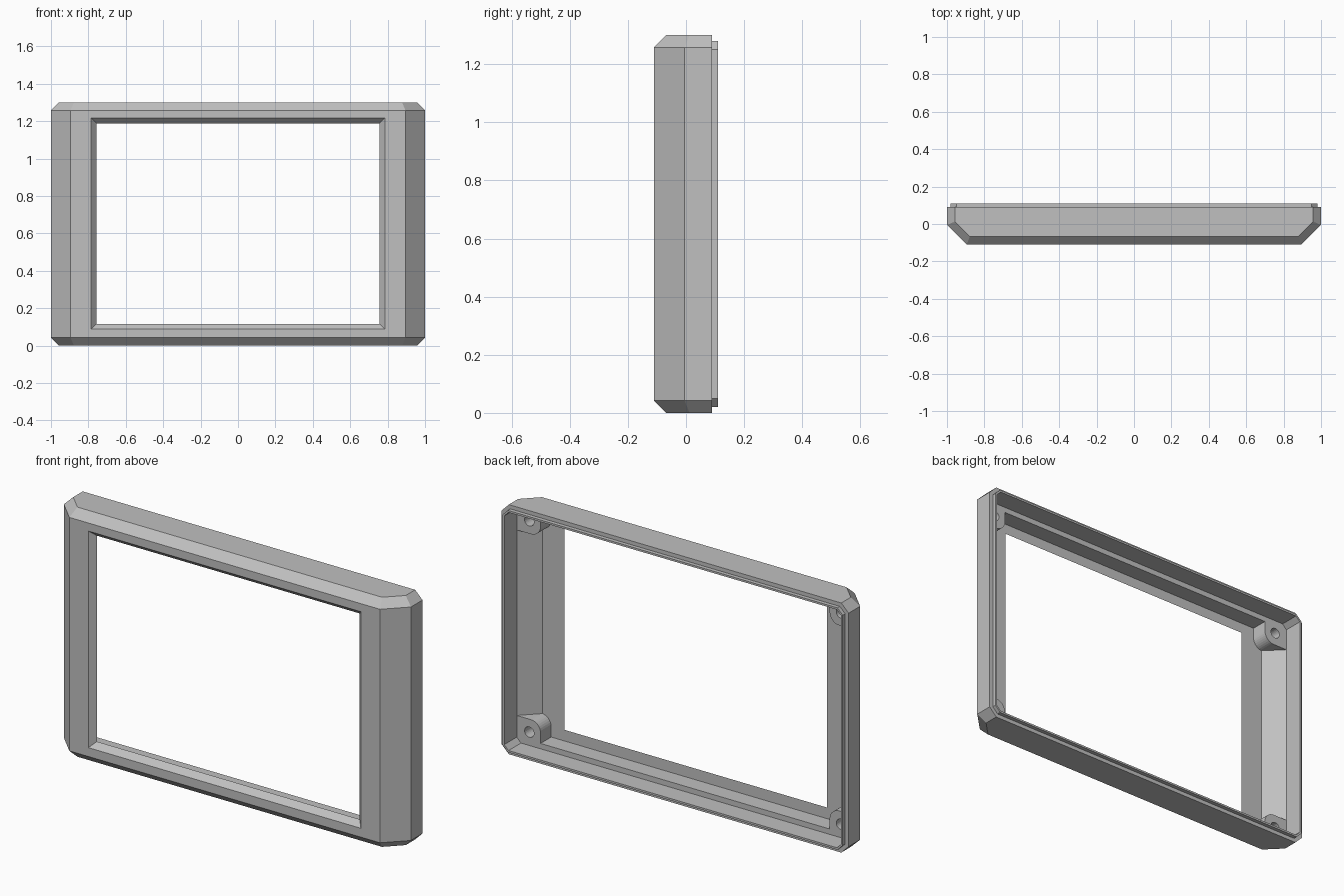
import bpy, bmesh, math

if "Cube" in bpy.data.objects:
    bpy.data.objects.remove(bpy.data.objects["Cube"])

H = 1.30          # height
BACK = 0.09       # back plane of the body
FRONT = -0.11     # front plane
EDGE = 0.042      # chamfer of the top and bottom edges
WALL = 0.03       # shell thickness
TAN = math.tan(math.pi / 8)
STEP = -0.005 + WALL * TAN   # where the cavity narrows


def loft(name, rings):
    """Closed solid through rings of equal point count."""
    bm = bmesh.new()
    loops = [[bm.verts.new(p) for p in ring] for ring in rings]
    n = len(loops[0])
    for a, b in zip(loops, loops[1:]):
        for i in range(n):
            j = (i + 1) % n
            bm.faces.new((a[i], a[j], b[j], b[i]))
    bm.faces.new(loops[0])
    bm.faces.new(loops[-1])
    bmesh.ops.recalc_face_normals(bm, faces=bm.faces)
    mesh = bpy.data.meshes.new(name)
    bm.to_mesh(mesh)
    bm.free()
    obj = bpy.data.objects.new(name, mesh)
    bpy.context.scene.collection.objects.link(obj)
    return obj


def along_y(name, outline, y0, y1):
    return loft(name, [[(x, y, z) for x, z in outline] for y in (y0, y1)])


def combine(target, tool, operation):
    """Apply a boolean and remove the tool."""
    mod = target.modifiers.new("cut", 'BOOLEAN')
    mod.operation, mod.solver, mod.object = operation, 'EXACT', tool
    graph = bpy.context.evaluated_depsgraph_get()
    mesh = bpy.data.meshes.new_from_object(target.evaluated_get(graph))
    target.modifiers.clear()
    target.data = mesh
    bpy.data.objects.remove(tool)


def plan(inset, z):
    """Plan of the body with angled front corners, inset on all but the back."""
    half = [(1 - inset, BACK), (1 - inset, -0.005 + inset * TAN),
            (0.895 - inset * TAN, FRONT + inset)]
    pts = half + [(-x, y) for x, y in reversed(half)]
    return [(x, y, z) for x, y in pts]


def octagon(inset):
    """Back outline with clipped corners."""
    w, h = 1 - inset, H / 2 - inset
    c = EDGE - inset * (2 - math.sqrt(2))
    q = [(w, h - c), (w - c, h)]
    pts = q + [(-x, z) for x, z in reversed(q)]
    pts += [(-x, -z) for x, z in q] + [(x, -z) for x, z in reversed(q)]
    return [(x, z + H / 2) for x, z in pts]


def window(y):
    d = FRONT - y
    w, h, mid = 0.785 + d * 0.93, 0.564 + d * 0.93, 0.652
    return [(sx * w, y, mid + sz * h) for sx, sz in ((1, 1), (-1, 1), (-1, -1), (1, -1))]


# Chamfered body with a thin locating lip on the back
frame = loft("bezel_frame", [plan(EDGE, 0), plan(0, EDGE), plan(0, H - EDGE), plan(EDGE, H)])
combine(frame, along_y("lip", octagon(0.02), 0.05, 0.11), 'UNION')

# Front cavity, leaving corner screw bosses uncut
inner = [(1 - WALL, 0.02), (1 - WALL, STEP), (0.895 - WALL * TAN, FRONT + WALL)]
inner += [(-x, y) for x, y in reversed(inner)]
cavity = loft("front_cavity", [[(x, y, z) for x, y in inner] for z in (0.058, H - 0.058)])
corners = [(sx, sz) for sx in (1, -1) for sz in (1, -1)]
for sx, sz in corners:
    x0, z0, r = 0.833, H / 2 - 0.167, 0.055
    arc = [(x0 + r - r * math.cos(a), z0 + r - r * math.sin(a))
           for a in (i * math.pi / 16 for i in range(9))]
    outline = arc + [(1.1, z0), (1.1, 0.8), (x0, 0.8)]
    boss = along_y("boss", [(sx * x, H / 2 + sz * z) for x, z in outline], -0.2, STEP)
    combine(cavity, boss, 'DIFFERENCE')

# Hollow the shell and open the window
combine(frame, along_y("rear_cavity", octagon(WALL), STEP, 0.2), 'DIFFERENCE')
combine(frame, cavity, 'DIFFERENCE')
combine(frame, loft("opening", [window(-0.13), window(-0.06)]), 'DIFFERENCE')

# Screw holes in the bosses
for sx, sz in corners:
    circle = [(sx * 0.898 + 0.027 * math.cos(a), H / 2 + sz * 0.55 + 0.027 * math.sin(a))
              for a in (i * math.pi / 12 for i in range(24))]
    combine(frame, along_y("hole", circle, -0.055, 0.05), 'DIFFERENCE')

# Single grey plastic
grey = bpy.data.materials.new("grey_plastic")
grey.use_nodes = True
colour = (0.53, 0.53, 0.53, 1)
grey.diffuse_color = colour
grey.node_tree.nodes["Principled BSDF"].inputs["Base Color"].default_value = colour
frame.data.materials.clear()
frame.data.materials.append(grey)
for face in frame.data.polygons:
    face.material_index = 0
